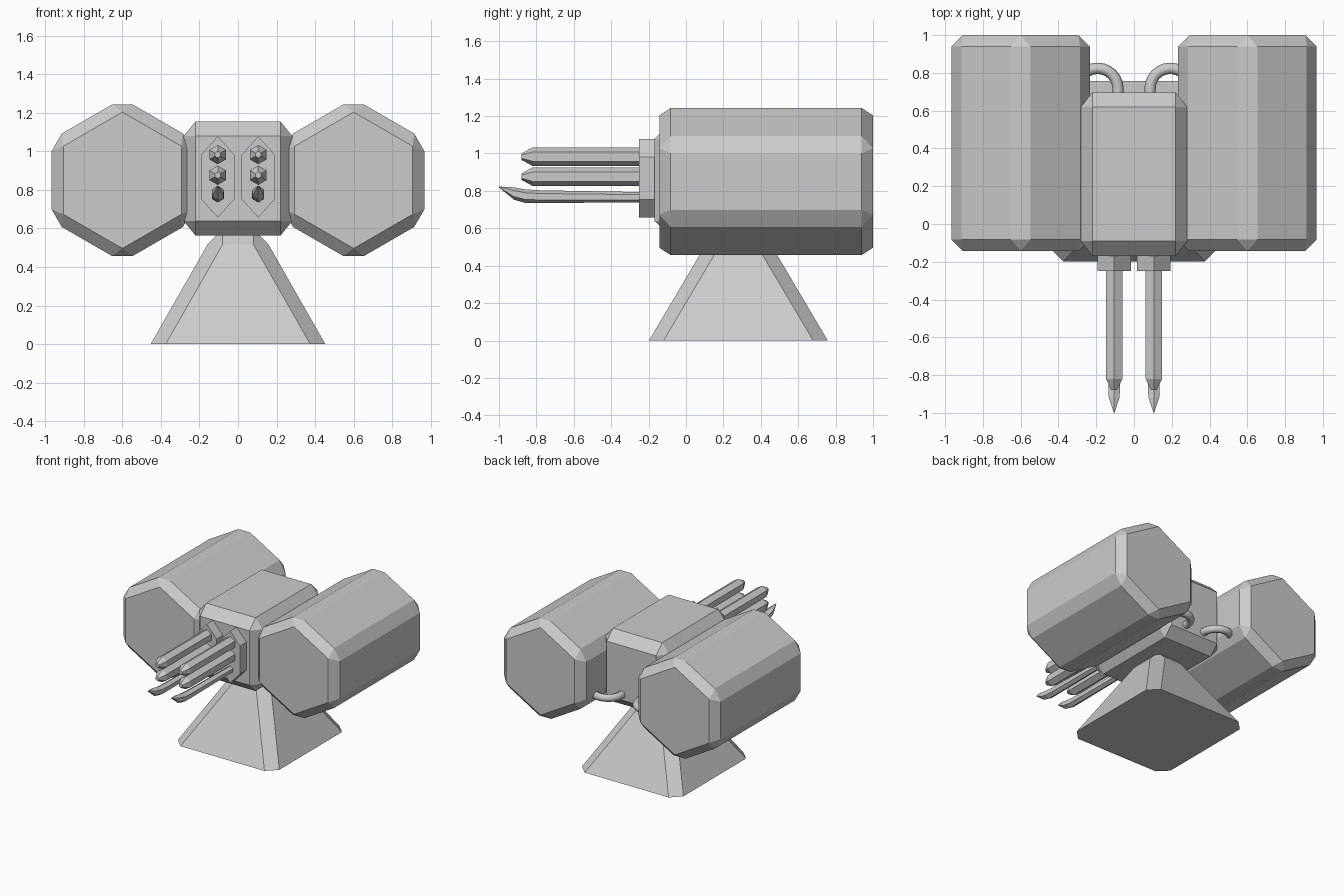
import bpy, bmesh
from math import pi, sin, cos
from mathutils import Vector

if "Cube" in bpy.data.objects:
    bpy.data.objects.remove(bpy.data.objects["Cube"])


def finish(name, bm):
    bmesh.ops.recalc_face_normals(bm, faces=bm.faces)
    me = bpy.data.meshes.new(name)
    bm.to_mesh(me)
    bm.free()
    ob = bpy.data.objects.new(name, me)
    bpy.context.collection.objects.link(ob)
    return ob


def loft(name, rings, bevel=0.0):
    """Skin equal-length rings of points and cap both ends."""
    bm = bmesh.new()
    vs = [[bm.verts.new(p) for p in r] for r in rings]
    n = len(vs[0])
    for a, b in zip(vs, vs[1:]):
        for i in range(n):
            j = (i + 1) % n
            bm.faces.new((a[i], a[j], b[j], b[i]))
    bm.faces.new(vs[0])
    bm.faces.new(vs[-1])
    if bevel:
        bmesh.ops.recalc_face_normals(bm, faces=bm.faces)
        bmesh.ops.bevel(bm, geom=bm.edges[:], offset=bevel, segments=1,
                        profile=0.5, affect='EDGES')
    return finish(name, bm)


def hexagon(x, y, z, r):
    """Hexagon facing y with a corner pointing up."""
    return [(x + r * sin(i * pi / 3), y, z + r * cos(i * pi / 3)) for i in range(6)]


def octagon(cy, z, hx, hy, cut):
    """Rectangle facing z with its corners cut."""
    pts = []
    for sx, sy in ((1, 1), (-1, 1), (-1, -1), (1, -1)):
        c = [(sx * hx, cy + sy * (hy - cut), z), (sx * (hx - cut), cy + sy * hy, z)]
        pts += c if sx * sy > 0 else c[::-1]
    return pts


# Pedestal: corner-cut pyramid with a chamfered top
loft("pedestal", [octagon(0.28, 0, 0.453, 0.478, 0.078),
                  octagon(0.28, 0.517, 0.158, 0.172, 0.078),
                  octagon(0.28, 0.59, 0.085, 0.097, 0.003)])

# Central body: chamfered box, chamfer differing slightly per axis
size, chamfer = Vector((0.565, 0.865, 0.592)), Vector((0.062, 0.078, 0.076))
bm = bmesh.new()
bmesh.ops.create_cube(bm, size=1)
bmesh.ops.scale(bm, vec=[s / c for s, c in zip(size, chamfer)], verts=bm.verts)
bmesh.ops.bevel(bm, geom=bm.edges[:], offset=1, segments=1, profile=0.5, affect='EDGES')
bmesh.ops.scale(bm, vec=chamfer, verts=bm.verts)
bmesh.ops.translate(bm, vec=(0, 0.264, 0.859), verts=bm.verts)
finish("body", bm)

for side, s in (("left", -1), ("right", 1)):
    # Large hexagonal drum
    loft(f"{side}_drum", [hexagon(s * 0.6, y, 0.85, 0.424) for y in (-0.143, 1.0)], 0.061)

    # Tall hexagonal mounting plate
    gx = s * 0.105
    outline = [(0, 0.21), (0.088, 0.113), (0.088, -0.113),
               (0, -0.21), (-0.088, -0.113), (-0.088, 0.113)]
    loft(f"{side}_gun_plate", [[(gx + x, y, 0.867 + z) for x, z in outline]
                               for y in (-0.25, -0.15)])

    # Two barrels with tapered muzzles
    for label, z in (("upper", 0.983), ("middle", 0.876)):
        loft(f"{side}_{label}_barrel", [hexagon(gx, y, z, r) for y, r in
             ((-0.2, 0.05), (-0.82, 0.05), (-0.88, 0.017))])

    # Bayonet with an upturned point
    loft(f"{side}_bayonet", [hexagon(gx, y, z, r) for y, z, r in
         ((-0.2, 0.766, 0.027), (-0.78, 0.769, 0.034), (-0.86, 0.772, 0.036),
          (-0.92, 0.786, 0.033), (-1.0, 0.821, 0.002))])

    # Hose arching from the back of the body into the drum
    cu = bpy.data.curves.new(f"{side}_hose", 'CURVE')
    cu.dimensions = '3D'
    cu.bevel_depth = 0.03
    cu.bevel_resolution = 2
    cu.use_fill_caps = True
    hx = s * 0.192
    path = [(hx - s * 0.107, 0.66)] + [
        (hx - s * 0.107 * cos(a * pi / 12), 0.717 + 0.107 * sin(a * pi / 12)) for a in range(13)]
    sp = cu.splines.new('POLY')
    sp.points.add(len(path) - 1)
    for p, (x, y) in zip(sp.points, path):
        p.co = (x, y, 0.685, 1)
    bpy.context.collection.objects.link(bpy.data.objects.new(f"{side}_hose", cu))
